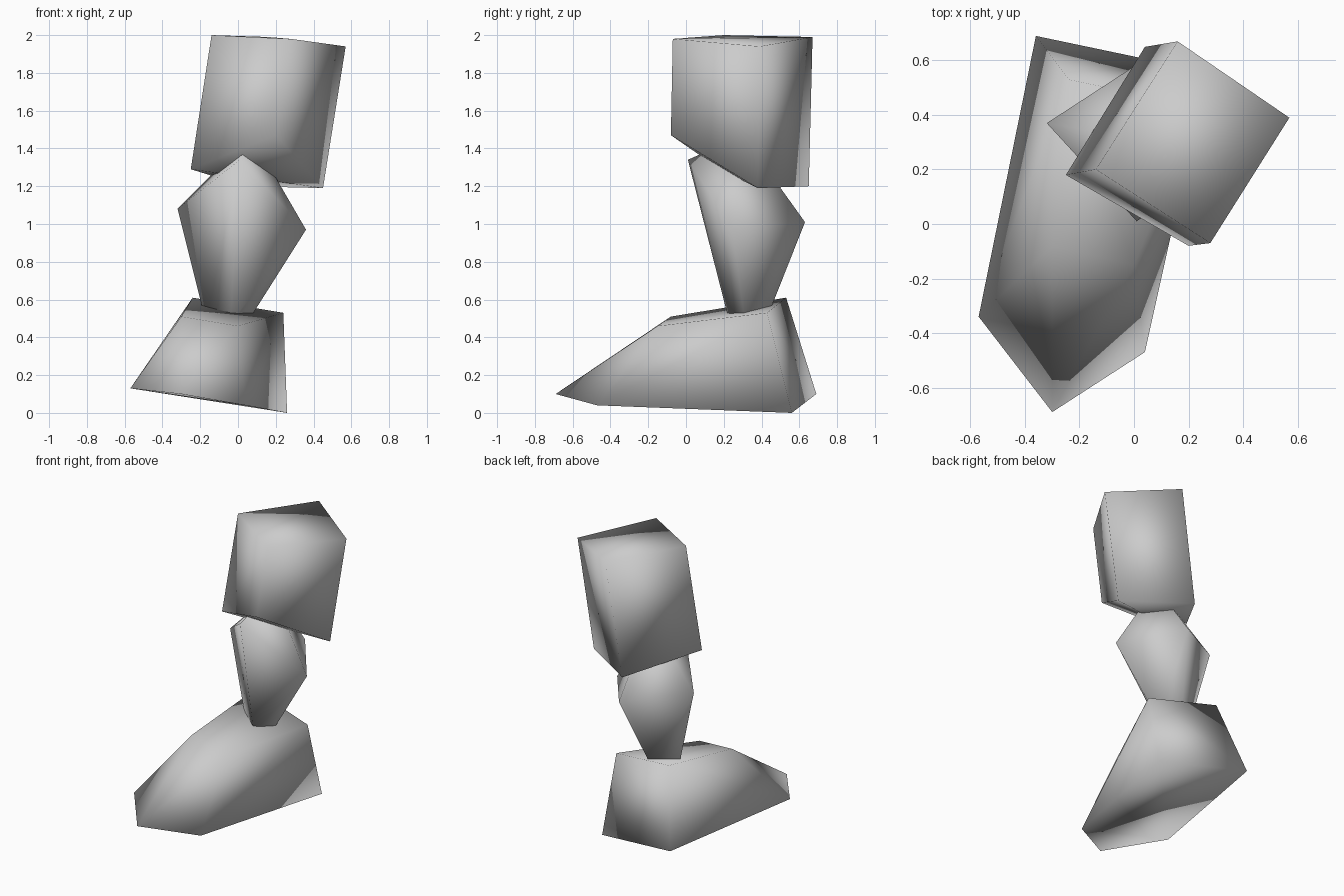
import bpy
import bmesh

# Remove the default cube only
default_cube = bpy.data.objects.get("Cube")
if default_cube:
    bpy.data.objects.remove(default_cube, do_unlink=True)


def make_material(name, color):
    material = bpy.data.materials.new(name)
    material.use_nodes = True
    material.diffuse_color = color
    material.node_tree.nodes["Principled BSDF"].inputs["Base Color"].default_value = color
    return material


def convex_part(name, lower_corners, upper_corners, material):
    """Wrap a smooth-shaded convex block around its lower and upper corners."""
    bm = bmesh.new()
    for corner in lower_corners + upper_corners:
        bm.verts.new(corner)
    hull = bmesh.ops.convex_hull(bm, input=bm.verts[:])
    unused = {v for v in hull["geom_interior"] + hull["geom_unused"]
              if isinstance(v, bmesh.types.BMVert)}
    bmesh.ops.delete(bm, geom=list(unused), context="VERTS")
    bmesh.ops.recalc_face_normals(bm, faces=bm.faces[:])
    for face in bm.faces:
        face.smooth = True
    mesh = bpy.data.meshes.new(name)
    bm.to_mesh(mesh)
    bm.free()
    mesh.materials.append(material)
    part = bpy.data.objects.new(name, mesh)
    bpy.context.scene.collection.objects.link(part)
    return part


grey = make_material("plain grey", (0.6, 0.6, 0.6, 1.0))

# Foot: tilted five-sided sole rising to a small four-sided top
convex_part(
    "foot",
    [(-0.3, -0.69, 0.1), (-0.57, -0.34, 0.13), (-0.36, 0.69, 0.1),
     (0.26, 0.56, 0), (0.04, -0.47, 0.04)],
    [(-0.3, -0.08, 0.51), (-0.24, 0.53, 0.61),
     (0.24, 0.43, 0.53), (0, -0.15, 0.46)],
    grey)

# Shin: faceted wedge, narrow at the ankle, with its tip inside the thigh
convex_part(
    "shin",
    [(-0.17, 0.33, 0.48), (-0.04, 0.23, 0.48),
     (0.05, 0.31, 0.48), (-0.04, 0.42, 0.48)],
    [(0.01, 0.01, 1.34), (-0.32, 0.37, 1.08), (0.36, 0.25, 0.97),
     (0.08, 0.63, 1.01), (0.07, 0.3, 1.47)],
    grey)

# Thigh: leaning box with a sloping underside
convex_part(
    "thigh",
    [(-0.25, 0.18, 1.29), (0.04, 0.65, 1.2),
     (0.45, 0.38, 1.19), (0.2, -0.08, 1.47)],
    [(-0.14, 0.2, 2), (0.16, 0.67, 1.99),
     (0.57, 0.39, 1.94), (0.28, -0.07, 1.98)],
    grey)
